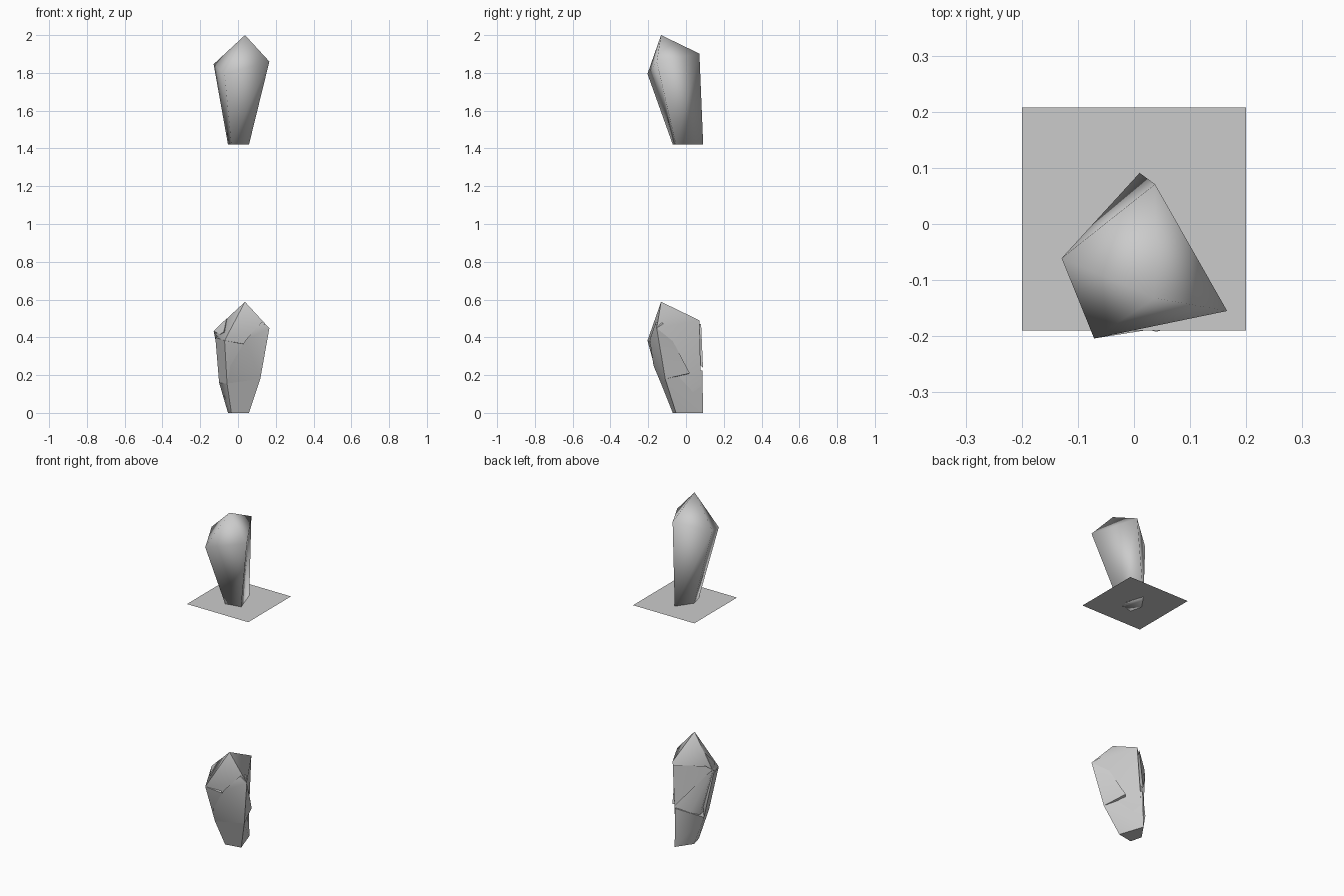
import bpy, bmesh, math

if "Cube" in bpy.data.objects:
    bpy.data.objects.remove(bpy.data.objects["Cube"])

stone = bpy.data.materials.new("grey_stone")
stone.diffuse_color = (0.6, 0.6, 0.6, 1)
stone.use_nodes = True
stone.node_tree.nodes["Principled BSDF"].inputs["Base Color"].default_value = stone.diffuse_color


def finish(name, bm, angle=None):
    bmesh.ops.recalc_face_normals(bm, faces=bm.faces[:])
    me = bpy.data.meshes.new(name)
    bm.to_mesh(me)
    bm.free()
    me.materials.append(stone)
    ob = bpy.data.objects.new(name, me)
    bpy.context.collection.objects.link(ob)
    bpy.context.view_layer.objects.active = ob
    ob.select_set(True)
    if angle is None:
        bpy.ops.object.shade_smooth()
    else:
        bpy.ops.object.shade_smooth_by_angle(angle=math.radians(angle))
    ob.select_set(False)
    return ob


def hull(name, pts, angle=40):
    """Faceted shard wrapped around a few corner points."""
    bm = bmesh.new()
    for p in pts:
        bm.verts.new(p)
    res = bmesh.ops.convex_hull(bm, input=bm.verts[:])
    bmesh.ops.delete(bm, geom=[v for v in bm.verts if not v.link_faces], context='VERTS')
    return finish(name, bm, angle)


# Shared crystal corners, heights measured from the crystal foot
L, F = (-.129, -.061, .434), (-.071, -.204, .383)
R, B = (.166, -.155, .448), (.0375, .071, .49)
APEX = (.037, -.132, .588)
FOOT = [(-.053, 0), (-.035, -.07), (.058, -.053), (.01, .091)]   # left, front, right, back

# Upper crystal: smooth four-sided taper with a pointed top
LIFT = 1.412
bm = bmesh.new()
top = [bm.verts.new((x, y, z + LIFT)) for x, y, z in (L, F, R, B)]
low = [bm.verts.new((x, y, 1.42)) for x, y in FOOT]
tip = bm.verts.new((APEX[0], APEX[1], 2.0))
for i in range(4):
    j = (i + 1) % 4
    bm.faces.new((top[i], top[j], tip))
    if i == 3:                                  # fold from left shoulder to back foot
        bm.faces.new((low[3], low[0], top[0]))
        bm.faces.new((low[3], top[0], top[3]))
    else:
        bm.faces.new((low[i], low[j], top[j], top[i]))
bm.faces.new(low[::-1])
finish("upper_crystal", bm)

# Thin ground sheet under the upper crystal
bm = bmesh.new()
bm.faces.new([bm.verts.new((x, y, 1.42)) for x, y in
              ((-.2, -.19), (.2, -.19), (.2, .208), (-.2, .208))])
finish("ground_sheet", bm)
sheet = bpy.data.objects["ground_sheet"].data
if sheet.polygons[0].normal.z < 0:
    sheet.flip_normals()

# Lower crystal: core, collar and overlapping shards
hull("lower_core", [L, F, R, B, APEX] + [(x * .9, y * .9, .03) for x, y in FOOT], 50)
M = [(-.1, -.025, .16), (-.058, -.132, .155), (.118, -.11, .18), (.012, .086, .225)]
hull("lower_collar", [(x, y, 0) for x, y in FOOT] + M, 50)
hull("right_shard", [R, (.125, -.16, .48), (.135, -.12, .475), (.04, -.192, .385),
                     (-.04, -.172, .25), M[1], M[2], (.075, .02, .21)], 50)
hull("front_left_shard", [F, (.03, -.188, .365), (-.04, -.168, .25), M[1], M[0],
                          (-.12, -.085, .4), (-.03, -.1, .3)], 50)
hull("back_shard", [L, (-.1, -.035, .46), (.03, .08, .47), (.012, .09, .24), (0, -.02, .35)], 50)
hull("top_left_shard", [L, (-.06, -.095, .5), (-.075, -.16, .43), (-.11, -.11, .405),
                        (-.03, -.08, .4)], 50)
